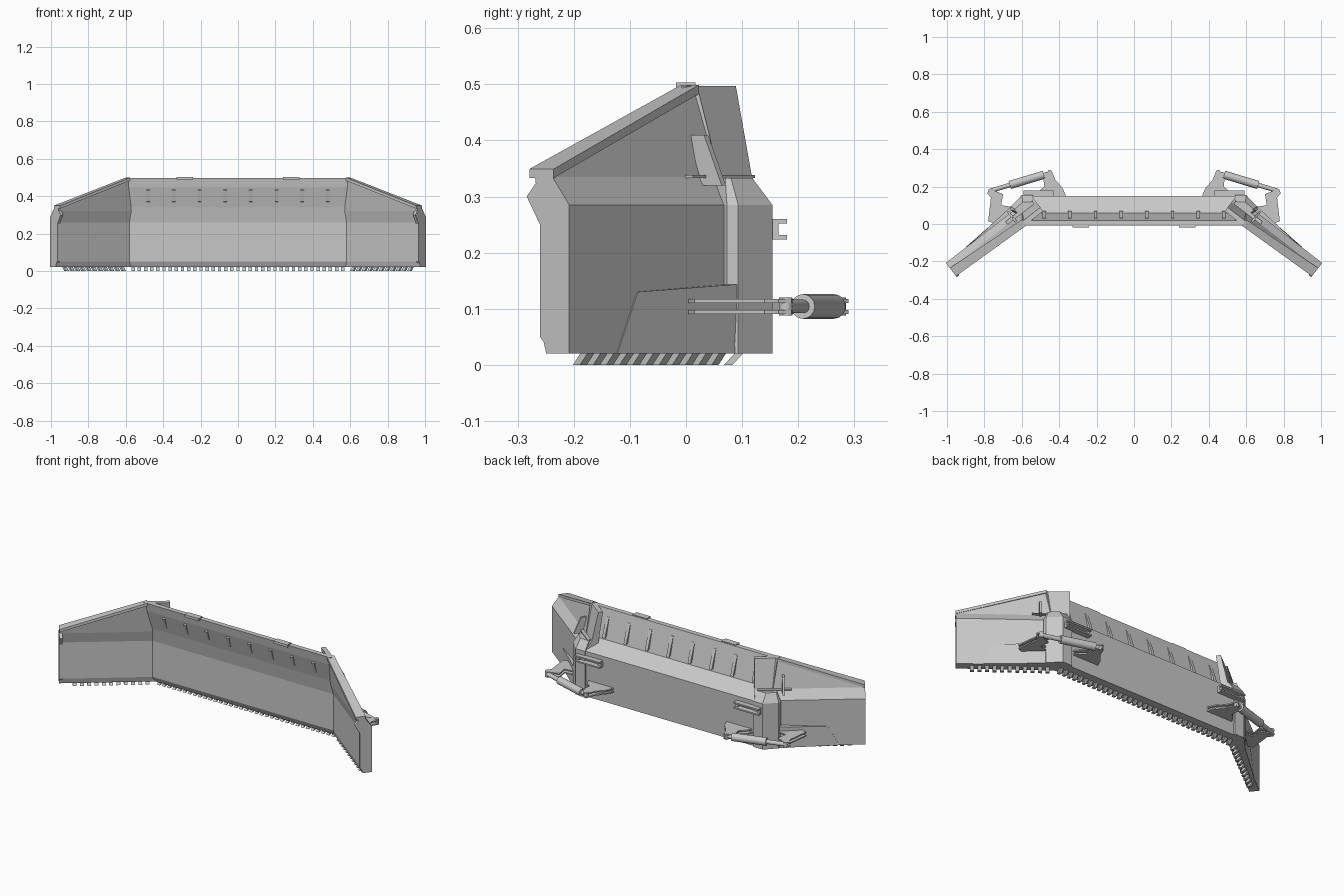
import bpy, bmesh, math
from mathutils import Vector

if "Cube" in bpy.data.objects:
    bpy.data.objects.remove(bpy.data.objects["Cube"])

steel = bpy.data.materials.new("light grey steel")
steel.diffuse_color = (0.58, 0.58, 0.58, 1)
steel.use_nodes = True
steel.node_tree.nodes["Principled BSDF"].inputs["Base Color"].default_value = steel.diffuse_color


def finish(name, bm, mirror=False):
    bmesh.ops.recalc_face_normals(bm, faces=bm.faces)
    me = bpy.data.meshes.new(name)
    bm.to_mesh(me)
    bm.free()
    me.materials.append(steel)
    ob = bpy.data.objects.new(name, me)
    bpy.context.collection.objects.link(ob)
    if mirror:
        ob.modifiers.new("Mirror", 'MIRROR')
    return ob


def loft(bm, rings):
    """Closed skin through rings of equal point count."""
    vs = [[bm.verts.new(p) for p in r] for r in rings]
    n = len(vs[0])
    for a, b in zip(vs, vs[1:]):
        for i in range(n):
            j = (i + 1) % n
            bm.faces.new((a[i], a[j], b[j], b[i]))
    bm.faces.new(vs[0])
    bm.faces.new(vs[-1])


def make(name, ring_sets, mirror=False):
    bm = bmesh.new()
    for rings in ring_sets:
        loft(bm, rings)
    return finish(name, bm, mirror)


def box(x0, x1, y0, y1, z0, z1):
    r = [(x0, y0), (x1, y0), (x1, y1), (x0, y1)]
    return [[(x, y, z) for x, y in r] for z in (z0, z1)]


def along_x(prof, x0, x1):
    return [[(x, y, z) for y, z in prof] for x in (x0, x1)]


def along_z(poly, z0, z1):
    return [[(x, y, z) for x, y in poly] for z in (z0, z1)]


def W(u, v, z):
    """Wing frame: u outwards along the wing, v towards its back."""
    return (0.6 + 0.79 * u + 0.61 * v, 0.03 - 0.61 * u + 0.79 * v, z)


def tube(a, b, r, sides=16):
    a, b = Vector(a), Vector(b)
    q = (b - a).to_track_quat('Z', 'Y')
    c = [Vector((r * math.cos(2 * math.pi * i / sides),
                 r * math.sin(2 * math.pi * i / sides), 0)) for i in range(sides)]
    return [[p + q @ k for k in c] for p in (a, b)]


# Central blade
blade = [(0.06, 0.02), (0.045, 0.05), (0.045, 0.26), (0.03, 0.34), (0.0, 0.45),
         (-0.008, 0.497), (0.02, 0.497), (0.06, 0.335), (0.15, 0.285), (0.143, 0.02)]
make("centre_blade", [along_x(blade, -0.6, 0.6)])

# Stiffening ribs on the upper panel
rib = [(0.0, 0.43), (0.02, 0.37), (0.07, 0.345), (0.062, 0.375), (0.032, 0.455), (0.015, 0.455)]
make("upper_ribs", [along_x(rib, x - 0.009, x + 0.009)
                    for x in [-0.48 + i * 0.96 / 7 for i in range(8)]])

# Pads on the top edge
make("top_pads", [box(0.24, 0.33, -0.018, 0.017, 0.488, 0.503)], True)


# Angled side wings
def wing_ring(u, top):
    t = (top - 0.32) / 0.18
    k = (top - 0.335) / 0.165
    sec = [(0.008, 0.02), (0, 0.05), (0, 0.26), (-0.015, 0.32), (-0.015 - 0.025 * t, top),
           (0.022 - 0.037 * k, top), (0.022, 0.335), (0.06, 0.285), (0.06, 0.02)]
    return [W(u, v, z) for v, z in sec]


make("wing", [[wing_ring(-0.115, 0.497), wing_ring(0.0, 0.497), wing_ring(0.468, 0.345)]], True)

# Raised strip along the sloping wing top
make("wing_top_strip", [[[W(u, v, z + h) for v, h in
                          ((v0, -0.012), (v0, 0.004), (v1, 0.004), (v1, -0.012))]
                         for u, z, v0, v1 in ((0.005, 0.495, -0.045, -0.005),
                                              (0.468, 0.345, -0.03, 0.025))]], True)

# Flared lip at the wing tip
lip = [(0.02, 0.02), (-0.006, 0.05), (-0.006, 0.25), (-0.036, 0.3), (-0.01, 0.33), (0.02, 0.34)]
make("wing_tip_lip", [[[W(u, v, z) for v, z in lip] for u in (0.45, 0.468)]], True)

# Tapered reinforcement low on the wing back
plate = [(0.33, 0.02, 0.062), (0.27, 0.13, 0.062), (0.02, 0.143, 0.085),
         (-0.03, 0.143, 0.085), (-0.03, 0.02, 0.085)]
make("wing_reinforcement", [[[W(u, 0.04, z) for u, z, v in plate],
                             [W(u, v, z) for u, z, v in plate]]], True)

# Hinge column with a chamfered top
col = [(0.54, 0.08), (0.54, 0.154), (0.60, 0.154), (0.66, 0.093), (0.66, 0.073), (0.6, 0.04)]
col_top = [(0.54, 0.07), (0.54, 0.118), (0.595, 0.118), (0.635, 0.08), (0.635, 0.07), (0.6, 0.04)]
make("hinge_column", [[[(x, y, 0.02) for x, y in col], [(x, y, 0.285) for x, y in col],
                       [(x, y, 0.333) for x, y in col_top]]], True)

# Fin and ledge on the wing's upper back
fin = [(0.0, 0.41), (0.035, 0.41), (0.075, 0.32), (0.03, 0.32)]
make("wing_fin", [[[W(u, v, z) for v, z in fin] for u in (0.03, 0.042)]], True)
make("wing_ledge", [[[W(u, v, z) for u, v in ((-0.1, 0.0), (0.08, 0.0), (0.08, 0.04), (-0.1, 0.04))]
                     for z in (0.333, 0.338)]], True)

# Cutting teeth under the blade and wings
tooth = [(0.068, 0.0), (0.083, 0.0), (0.103, 0.022), (0.088, 0.022)]
make("centre_teeth", [along_x(tooth, x - 0.009, x + 0.009)
                      for x in [-0.56 + i * 1.12 / 34 for i in range(35)]])
wt = [(0.012, 0.0), (0.028, 0.0), (0.046, 0.022), (0.03, 0.022)]
make("wing_teeth", [[[W(u + s, v, z) for v, z in wt] for s in (-0.01, 0.01)]
                    for u in [0.0 + i * 0.0385 for i in range(11)]], True)

# Forked mounting lugs on the blade back
make("mounting_lugs", [box(0.43, 0.59, 0.14, 0.18, 0.223, 0.231),
                       box(0.43, 0.59, 0.14, 0.18, 0.252, 0.26),
                       box(0.43, 0.45, 0.14, 0.165, 0.23, 0.253),
                       box(0.57, 0.59, 0.14, 0.165, 0.23, 0.253)], True)

# Paired bracket plates for the wing rams
inner = [(0.36, 0.14), (0.38, 0.19), (0.42, 0.235), (0.44, 0.285), (0.455, 0.29),
         (0.485, 0.25), (0.48, 0.2), (0.51, 0.175), (0.53, 0.14)]
outer = [(0.64, 0.09), (0.71, 0.1), (0.70, 0.16), (0.775, 0.188), (0.785, 0.165),
         (0.765, 0.14), (0.78, 0.015), (0.74, 0.0)]
for nm, poly in (("inner_ram_bracket", inner), ("outer_ram_bracket", outer)):
    make(nm, [along_z(poly, 0.091, 0.098), along_z(poly, 0.11, 0.117)], True)
make("inner_bracket_web", [along_z([(0.37, 0.14), (0.40, 0.2), (0.43, 0.22), (0.46, 0.2),
                                    (0.5, 0.14)], 0.097, 0.111)], True)

# Wing rams: barrel, rod and end pins
A, B = Vector((0.45, 0.273, 0.104)), Vector((0.765, 0.178, 0.104))
ram = make("wing_ram", [tube(A, A.lerp(B, 0.15), 0.01), tube(A.lerp(B, 0.1), A.lerp(B, 0.68), 0.022),
                        tube(A.lerp(B, 0.6), B, 0.012),
                        tube(A - Vector((0, 0, 0.016)), A + Vector((0, 0, 0.016)), 0.012),
                        tube(B - Vector((0, 0, 0.016)), B + Vector((0, 0, 0.016)), 0.012)], True)
bpy.context.view_layer.objects.active = ram
ram.select_set(True)
bpy.ops.object.shade_smooth_by_angle(angle=math.radians(35))
